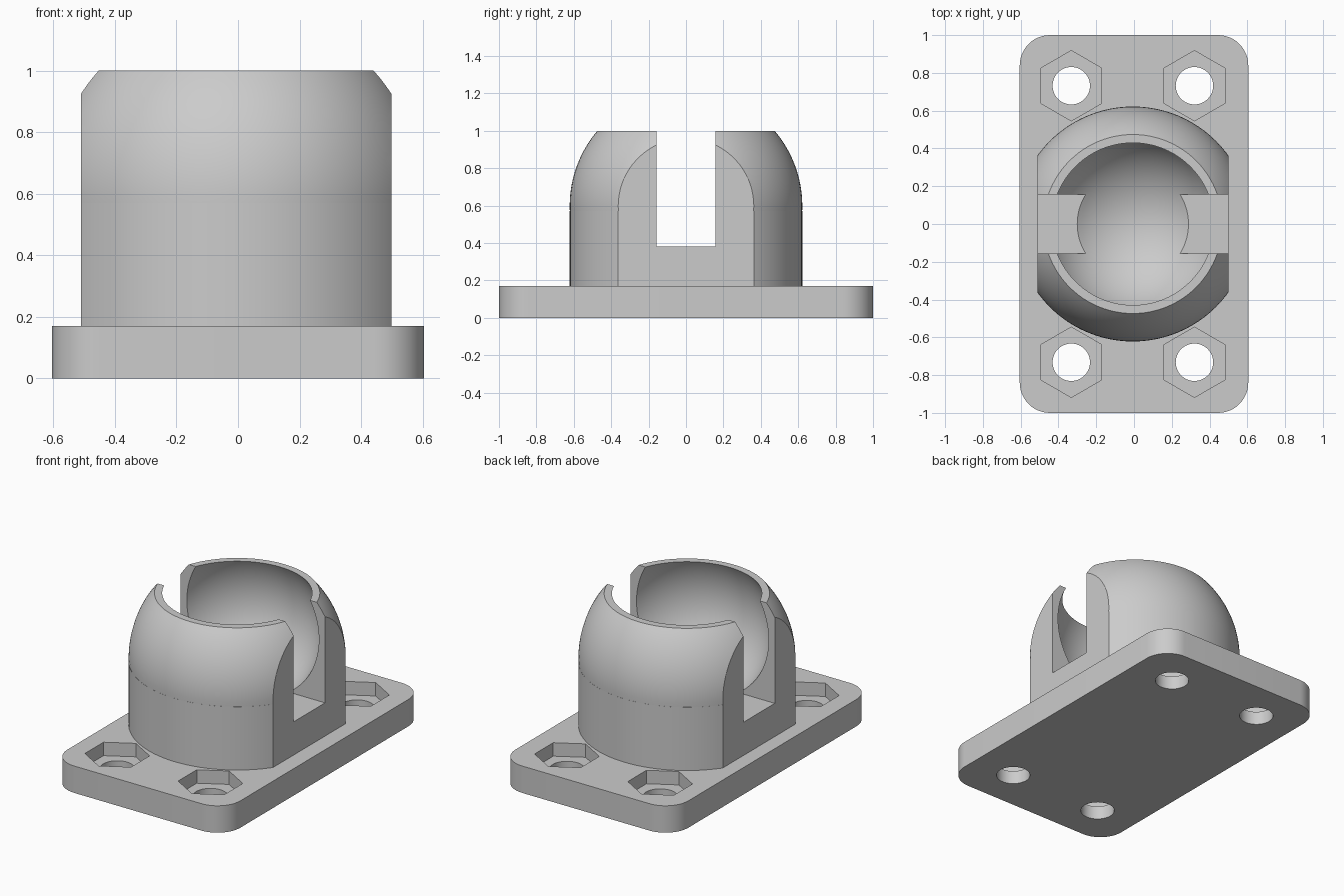
import bpy, bmesh, math
from mathutils import Matrix

cube = bpy.data.objects.get("Cube")
if cube:
    bpy.data.objects.remove(cube, do_unlink=True)

BASE_H = 0.17
CX = -0.006            # socket and holes sit a hair off the plate centre
BODY_R, DOME_Z, SEAM_Z, TOP_Z = 0.622, 0.597, 0.57, 1.0

grey = bpy.data.materials.new("plain_grey")
grey.use_nodes = True
colour = (0.6, 0.6, 0.6, 1)
grey.diffuse_color = colour
grey.node_tree.nodes["Principled BSDF"].inputs["Base Color"].default_value = colour


def make(name, bm):
    bmesh.ops.recalc_face_normals(bm, faces=bm.faces)
    mesh = bpy.data.meshes.new(name)
    bm.to_mesh(mesh)
    bm.free()
    mesh.materials.append(grey)
    obj = bpy.data.objects.new(name, mesh)
    bpy.context.collection.objects.link(obj)
    return obj


def box(name, x0, x1, y0, y1, z0, z1):
    bm = bmesh.new()
    bmesh.ops.create_cube(bm, size=1)
    for v in bm.verts:
        v.co.x = x1 if v.co.x > 0 else x0
        v.co.y = y1 if v.co.y > 0 else y0
        v.co.z = z1 if v.co.z > 0 else z0
    return make(name, bm)


def prism(name, sides, radius, x, y, z0, z1, turn=0):
    bm = bmesh.new()
    place = Matrix.Translation((x, y, (z0 + z1) / 2)) @ Matrix.Rotation(turn, 4, 'Z')
    bmesh.ops.create_cone(bm, cap_ends=True, segments=sides, radius1=radius,
                          radius2=radius, depth=z1 - z0, matrix=place)
    return make(name, bm)


def cut(obj, cutter):
    mod = obj.modifiers.new("cut", 'BOOLEAN')
    mod.operation = 'DIFFERENCE'
    mod.solver = 'EXACT'
    mod.object = cutter
    bpy.context.view_layer.objects.active = obj
    bpy.ops.object.modifier_apply(modifier=mod.name)
    bpy.data.objects.remove(cutter, do_unlink=True)


def smooth(obj):
    bpy.ops.object.select_all(action='DESELECT')
    obj.select_set(True)
    bpy.context.view_layer.objects.active = obj
    bpy.ops.object.shade_smooth_by_angle(angle=math.radians(25))


# Mounting plate with rounded corners
plate = box("mounting_plate", -0.605, 0.605, -1, 1, 0, BASE_H)
bm = bmesh.new()
bm.from_mesh(plate.data)
uprights = [e for e in bm.edges if abs(e.verts[0].co.z - e.verts[1].co.z) > 0.1]
bmesh.ops.bevel(bm, geom=uprights, offset=0.16, segments=12, profile=0.5, affect='EDGES')
bm.to_mesh(plate.data)
bm.free()

# Screw holes with hexagonal nut pockets
for sx in (-1, 1):
    for sy in (-1, 1):
        x, y = CX + sx * 0.326, sy * 0.732
        cut(plate, prism("hole_cutter", 48, 0.099, x, y, -0.1, 0.3))
        cut(plate, prism("pocket_cutter", 6, 0.186, x, y, 0.085, 0.3))
smooth(plate)

# Socket body: upright wall below a truncated dome, turned as one profile
profile = [(0, BASE_H - 0.02), (BODY_R, BASE_H - 0.02), (BODY_R, SEAM_Z)]
a0 = math.asin((SEAM_Z - DOME_Z) / BODY_R)
a1 = math.asin((TOP_Z - DOME_Z) / BODY_R)
for i in range(17):
    a = a0 + (a1 - a0) * i / 16
    profile.append((BODY_R * math.cos(a), DOME_Z + BODY_R * math.sin(a)))
profile.append((0, TOP_Z))
bm = bmesh.new()
verts = [bm.verts.new((CX + r, 0, z)) for r, z in profile]
edges = [bm.edges.new(pair) for pair in zip(verts, verts[1:])]
bmesh.ops.spin(bm, geom=verts + edges, cent=(CX, 0, 0), axis=(0, 0, 1),
               angle=math.tau, steps=96, use_duplicate=False)
bmesh.ops.remove_doubles(bm, verts=bm.verts, dist=0.0001)
socket = make("ball_socket", bm)

# Flat sides
for s in (-1, 1):
    near, far = sorted((CX + s * 0.505, CX + s))
    cut(socket, box("side_cutter", near, far, -1, 1, 0, 1.2))

# Spherical bowl
bm = bmesh.new()
bmesh.ops.create_uvsphere(bm, u_segments=96, v_segments=48, radius=0.488,
                          matrix=Matrix.Translation((CX, 0, 0.769)))
cut(socket, make("bowl_cutter", bm))

# Slot through both flat sides
cut(socket, box("slot_cutter", -1, 1, -0.157, 0.157, 0.38, 1.2))
smooth(socket)
